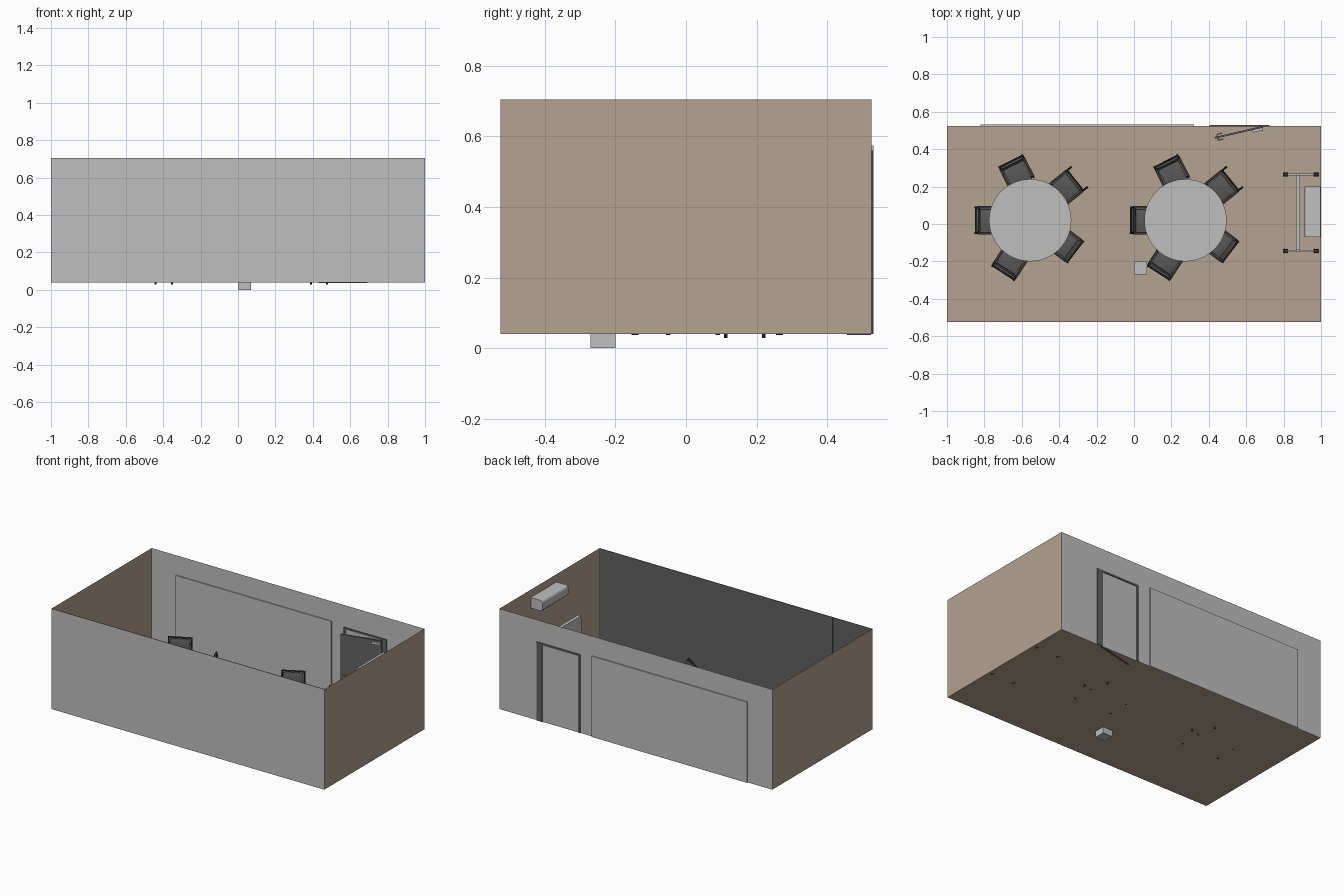
import bpy, bmesh, math
from mathutils import Matrix, Vector

if "Cube" in bpy.data.objects:
    bpy.data.objects.remove(bpy.data.objects["Cube"])


def material(name, *rgb):
    m = bpy.data.materials.new(name)
    m.use_nodes = True
    m.diffuse_color = (*rgb, 1)
    m.node_tree.nodes["Principled BSDF"].inputs["Base Color"].default_value = (*rgb, 1)
    return m


GREY = material("light grey", 0.52, 0.52, 0.52)
TAN = material("tan", 0.456, 0.367, 0.279)
DARK = material("dark grey", 0.12, 0.12, 0.12)
SEAT = material("seat grey", 0.1, 0.1, 0.1)
BLACK = material("charcoal", 0.035, 0.035, 0.035)
FLOOR, TOP, BACK = 0.04, 0.705, 0.525


class Part:
    """Collects primitives into one named object."""

    def __init__(self, name, *mats):
        self.name, self.mats, self.bm = name, mats, bmesh.new()

    def paint(self, verts, mat):
        for f in {f for v in verts for f in v.link_faces}:
            f.material_index = mat

    def box(self, lo, hi, mat=0, rot=None):
        lo, hi = Vector(lo), Vector(hi)
        m = Matrix.Translation((lo + hi) / 2)
        if rot:
            m = m @ rot
        m = m @ Matrix.Diagonal((*(hi - lo), 1))
        verts = bmesh.ops.create_cube(self.bm, size=1, matrix=m)["verts"]
        self.paint(verts, mat)
        return verts

    def rod(self, a, b, r, mat=0, sides=8):
        a, b = Vector(a), Vector(b)
        m = Matrix.Translation((a + b) / 2) @ (b - a).to_track_quat("Z", "Y").to_matrix().to_4x4()
        verts = bmesh.ops.create_cone(self.bm, cap_ends=True, segments=sides, radius1=r,
                                      radius2=r, depth=(b - a).length, matrix=m)["verts"]
        self.paint(verts, mat)

    def bevel(self, width, segments=2):
        bmesh.ops.bevel(self.bm, geom=self.bm.edges[:], offset=width, segments=segments,
                        affect="EDGES", profile=0.5)

    def finish(self, matrix=Matrix(), smooth=False):
        me = bpy.data.meshes.new(self.name)
        self.bm.to_mesh(me)
        self.bm.free()
        for m in self.mats:
            me.materials.append(m)
        ob = bpy.data.objects.new(self.name, me)
        bpy.context.collection.objects.link(ob)
        ob.matrix_world = matrix
        if smooth:
            bpy.ops.object.select_all(action="DESELECT")
            ob.select_set(True)
            bpy.context.view_layer.objects.active = ob
            bpy.ops.object.shade_smooth_by_angle()
        return ob


# Open room shell: tan floor and side walls, grey front and back walls
room = Part("room_shell", TAN, GREY)
room.box((-1, -BACK, FLOOR), (1, BACK, TOP))
bmesh.ops.delete(room.bm, geom=[f for f in room.bm.faces if f.normal.z > 0.5], context="FACES_ONLY")
for f in room.bm.faces:
    f.material_index = int(abs(f.normal.y) > 0.5)
room.finish()

# Dark lining on the inside of the front wall, in two sections
for name, x0, x1 in (("front_lining_wide", -0.71, 0.997), ("front_lining_narrow", -0.997, -0.713)):
    lining = Part(name, DARK)
    lining.box((x0, -BACK + 0.001, FLOOR), (x1, -BACK + 0.004, TOP))
    lining.finish()

# Wide flat panel set through the back wall
panel = Part("back_panel", GREY)
panel.box((-0.82, 0.518, FLOOR), (0.32, 0.532, 0.575))
panel.finish()

# Door frame, leaf and closer
frame = Part("door_frame", DARK)
for lo, hi in (((0.405, FLOOR), (0.42, 0.56)), ((0.685, FLOOR), (0.725, 0.56)), ((0.405, 0.548), (0.725, 0.56))):
    frame.box((lo[0], 0.52, lo[1]), (hi[0], 0.53, hi[1]))
frame.finish()
hinge = Matrix.Translation((0.69, 0.52, 0)) @ Matrix.Rotation(math.radians(13), 4, "Z")
door = Part("door_leaf", DARK, GREY)
door.box((-0.265, -0.005, FLOOR - 0.003), (0, 0.005, 0.545))
for side in (-1, 1):
    door.rod((-0.25, 0, 0.28), (-0.25, side * 0.016, 0.28), 0.003, 1)
    door.rod((-0.25, side * 0.016, 0.28), (-0.22, side * 0.016, 0.28), 0.003, 1)
door.box((-0.06, -0.018, 0.52), (-0.005, -0.005, 0.535), 1)
door.finish(hinge)

# Wall air conditioner with a rounded casing and dark outlet
ac = Part("air_conditioner", GREY, DARK)
ac.box((0.912, -0.07, 0.585), (0.998, 0.2, 0.655))
long_edges = [e for e in ac.bm.edges
              if all(v.co.x < 0.95 for v in e.verts) and abs(e.verts[0].co.y - e.verts[1].co.y) > 0.1]
bmesh.ops.bevel(ac.bm, geom=long_edges, offset=0.018, segments=4, affect="EDGES", profile=0.5)
ac.box((0.925, -0.05, 0.583), (0.95, 0.18, 0.5855), 1)
ac.finish(smooth=True)

# Mobile whiteboard with a wheeled stand
board = Part("whiteboard", GREY)
board.box((0.866, -0.14, 0.17), (0.888, 0.26, 0.44))
board.finish()
stand = Part("whiteboard_stand", GREY, BLACK)
for y in (-0.145, 0.265):
    stand.box((0.87, y - 0.005, 0.06), (0.884, y + 0.005, 0.42))
    stand.box((0.81, y - 0.005, 0.058), (0.975, y + 0.005, 0.068))
    for x in (0.81, 0.975):
        stand.rod((x, y - 0.01, 0.05), (x, y + 0.01, 0.05), 0.012, 1, 12)
        stand.box((x - 0.014, y - 0.008, 0.052), (x + 0.014, y + 0.008, 0.07), 1)
stand.box((0.872, -0.145, 0.1), (0.882, 0.265, 0.11))
stand.finish()

# Small floor box set through the floor
box = Part("floor_box", GREY)
box.box((0, -0.27, 0), (0.07, -0.2, 0.07))
box.finish()


def build_table(x, y):
    table = Part("round_table", GREY, BLACK)
    table.rod((0, 0, 0.21), (0, 0, 0.225), 0.22, 0, 48)
    for sx in (-1, 1):
        for sy in (-1, 1):
            table.rod((sx * 0.136, sy * 0.07, FLOOR - 0.002), (sx * 0.136, sy * 0.07, 0.21), 0.006, 1)
        table.rod((sx * 0.136, -0.07, 0.2), (sx * 0.136, 0.07, 0.2), 0.005, 1)
    table.rod((-0.136, 0, 0.2), (0.136, 0, 0.2), 0.005, 1)
    table.finish(Matrix.Translation((x, y, 0)), smooth=True)


def build_chair(x, y, angle, tilt):
    """Chair whose back points along local +x; the origin is on the floor below the back."""
    place = (Matrix.Translation((x, y, FLOOR)) @ Matrix.Rotation(math.radians(angle), 4, "Z")
             @ Matrix.Rotation(math.radians(tilt), 4, "Y"))
    cushion = Part("chair_cushions", SEAT)
    cushion.box((-0.13, -0.06, 0.112), (-0.015, 0.06, 0.13))
    cushion.box((-0.015, -0.062, 0.145), (-0.003, 0.062, 0.235), 0, Matrix.Rotation(0.12, 4, "Y"))
    cushion.bevel(0.004)
    cushion.finish(place, smooth=True)
    frame = Part("chair_frame", BLACK)
    for s in (-0.069, 0.069):
        frame.rod((-0.125, s, 0.002), (-0.115, s, 0.165), 0.005)
        frame.rod((0.008, s, 0.002), (-0.012, s, 0.12), 0.005)
        frame.rod((-0.012, s, 0.12), (0.006, s, 0.24), 0.005)
        frame.box((-0.12, s - 0.007, 0.16), (-0.005, s + 0.007, 0.168))
    for px, pz in ((0.006, 0.237), (-0.012, 0.118), (-0.118, 0.11)):
        frame.rod((px, -0.069, pz), (px, 0.069, pz), 0.005)
    frame.finish(place, smooth=True)


# Two round tables, each with five chairs; one chair in each set leans forward
CHAIRS = ((-0.285, 0, 180, 0), (-0.1, 0.31, 117, 0), (0.255, 0.225, 39, -6),
          (0.235, -0.165, -37, 0), (-0.14, -0.275, 237, 0))
for tx in (-0.555, 0.275):
    build_table(tx, 0.02)
    for dx, dy, angle, tilt in CHAIRS:
        build_chair(tx + dx, 0.02 + dy, angle, tilt)
